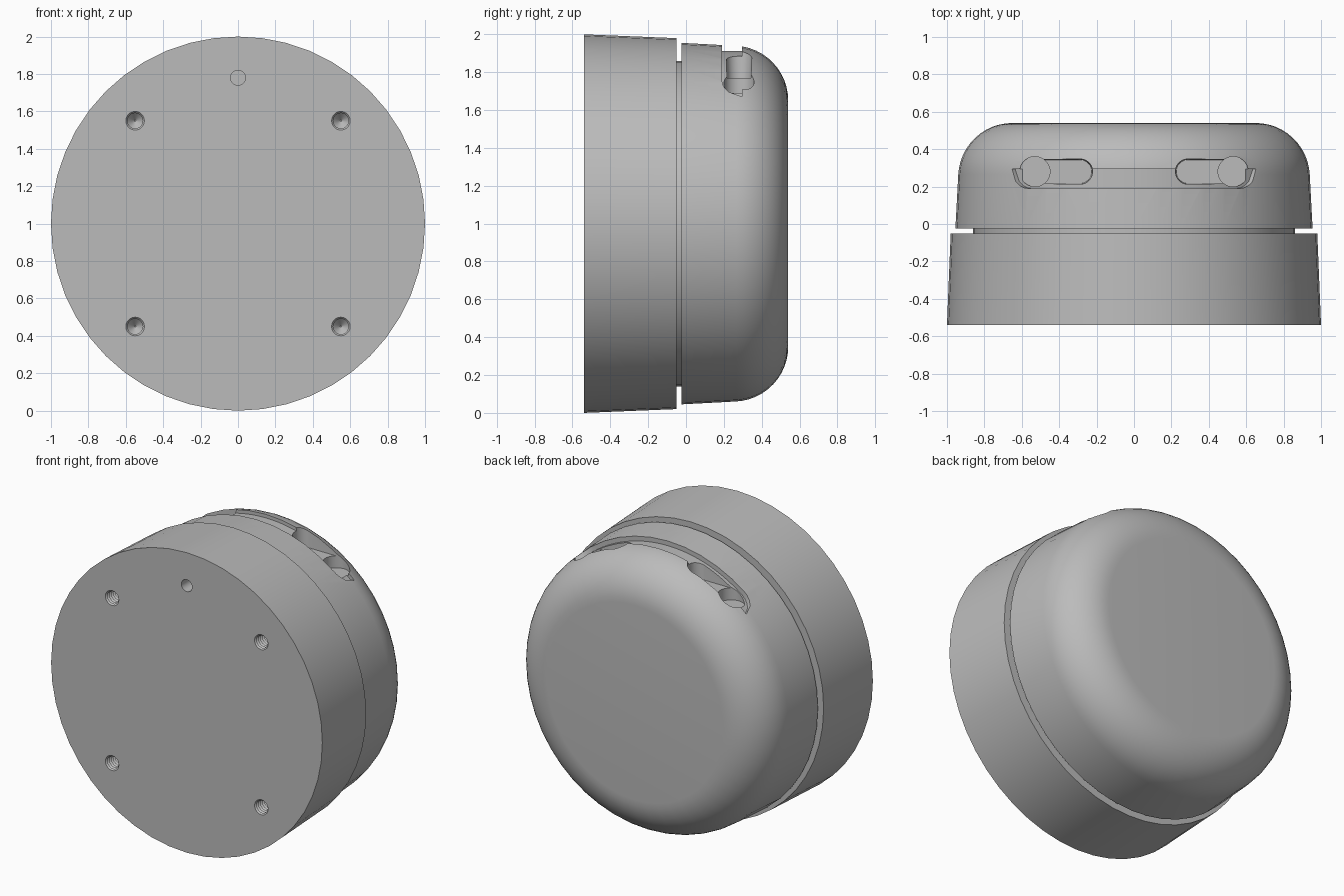
import bpy, bmesh, math
from mathutils import Vector

cube = bpy.data.objects.get("Cube")
if cube:
    bpy.data.objects.remove(cube)

grey = bpy.data.materials.new("plain grey")
grey.use_nodes = True
COLOUR = (0.5, 0.5, 0.5, 1)
grey.diffuse_color = COLOUR
grey.node_tree.nodes["Principled BSDF"].inputs["Base Color"].default_value = COLOUR


def finish(name, bm):
    bmesh.ops.remove_doubles(bm, verts=bm.verts, dist=1e-5)
    bmesh.ops.recalc_face_normals(bm, faces=bm.faces)
    mesh = bpy.data.meshes.new(name)
    bm.to_mesh(mesh)
    bm.free()
    mesh.materials.append(grey)
    ob = bpy.data.objects.new(name, mesh)
    bpy.context.collection.objects.link(ob)
    return ob


def lathe(name, profile, sides, x=0, z=1):
    """Turn (radius, y) points round an axis along y through x, z."""
    bm = bmesh.new()
    rings = []
    for r, y in profile:
        rings.append([bm.verts.new((x + r * math.sin(math.tau * i / sides), y,
                                    z + r * math.cos(math.tau * i / sides)))
                      for i in range(sides)])
    for a, b in zip(rings, rings[1:]):
        for i in range(sides):
            j = (i + 1) % sides
            bm.faces.new((a[i], a[j], b[j], b[i]))
    bm.faces.new(rings[0])
    bm.faces.new(rings[-1])
    return finish(name, bm)


def capsule(name, x1, x2, y, radius, z_low, z_high, taper=1.0):
    """Upright prism with a rounded-slot outline, slimmer at its foot."""
    bm = bmesh.new()
    n = 16
    low, high = [], []
    for cx, start in ((x2, -math.pi / 2), (x1, math.pi / 2)):
        for i in range(n):
            a = start + math.pi * (i + 0.5) / n
            dx, dy = radius * math.cos(a), radius * math.sin(a)
            low.append(bm.verts.new((cx + dx * taper, y + dy * taper, z_low)))
            high.append(bm.verts.new((cx + dx, y + dy, z_high)))
    bm.faces.new(low)
    bm.faces.new(high)
    for i in range(2 * n):
        j = (i + 1) % (2 * n)
        bm.faces.new((low[i], low[j], high[j], high[i]))
    return finish(name, bm)


def recess(name, reach, y_low, y_high, r_in, r_out):
    """Curved band over the top, rounded off at both ends."""
    bm = bmesh.new()
    steps, rings = 48, []
    for i in range(steps + 1):
        a = reach * (2 * i / steps - 1)
        end = max(0, abs(a) - reach + 0.13) / 0.13
        y0 = y_high - (y_high - y_low) * max(0.03, math.sqrt(max(0, 1 - end * end)))
        rings.append([bm.verts.new((r * math.sin(a), y, 1 + r * math.cos(a)))
                      for r, y in ((r_in, y0), (r_out, y0), (r_out, y_high), (r_in, y_high))])
    for a, b in zip(rings, rings[1:]):
        for i in range(4):
            j = (i + 1) % 4
            bm.faces.new((a[i], a[j], b[j], b[i]))
    bm.faces.new(rings[0])
    bm.faces.new(rings[-1])
    return finish(name, bm)


def cut(target, cutter):
    mod = target.modifiers.new(cutter.name, 'BOOLEAN')
    mod.operation = 'DIFFERENCE'
    mod.solver = 'EXACT'
    mod.object = cutter
    bpy.context.view_layer.objects.active = target
    bpy.ops.object.modifier_apply(modifier=mod.name)
    bpy.data.objects.remove(cutter)


# Body: tapered base, narrow groove, cap with a rounded rim
profile = [(1.0, -0.54), (0.98, -0.05), (0.86, -0.05), (0.86, -0.025), (0.955, -0.025)]
for i in range(13):
    a = math.radians(3 + 87 * i / 12)
    profile.append((0.65 + 0.29 * math.cos(a), 0.25 + 0.29 * math.sin(a)))
body = lathe("housing", profile, 48)

# Shallow recess over the top, with a keyhole slot at each side
cut(body, recess("top_recess", 0.77, 0.19, 0.295, 0.912, 1.02))
for side in (-1, 1):
    ends = sorted((side * 0.29, side * 0.56))
    cut(body, capsule("slot_cutter", *ends, 0.28, 0.075, 1.77, 2.05, 0.85))
    cut(body, capsule("hole_cutter", side * 0.53 - 0.001, side * 0.53 + 0.001,
                      0.28, 0.08, 1.69, 2.05))

# Threaded screw holes with pointed ends in the front
thread = [(0.05, -0.6)]
for i in range(12):
    thread += [(0.05, -0.54 + 0.02 * i), (0.041, -0.53 + 0.02 * i)]
thread.append((0.004, -0.27))
for x in (-0.55, 0.55):
    for z in (0.45, 1.55):
        cut(body, lathe("screw_cutter", thread, 20, x, z))

# Small plain hole near the top of the front
cut(body, lathe("pin_cutter", [(0.04, -0.6), (0.04, -0.3)], 24, 0, 1.78))

bpy.ops.object.select_all(action='DESELECT')
body.select_set(True)
bpy.context.view_layer.objects.active = body
bpy.ops.object.shade_smooth_by_angle(angle=math.radians(30))
